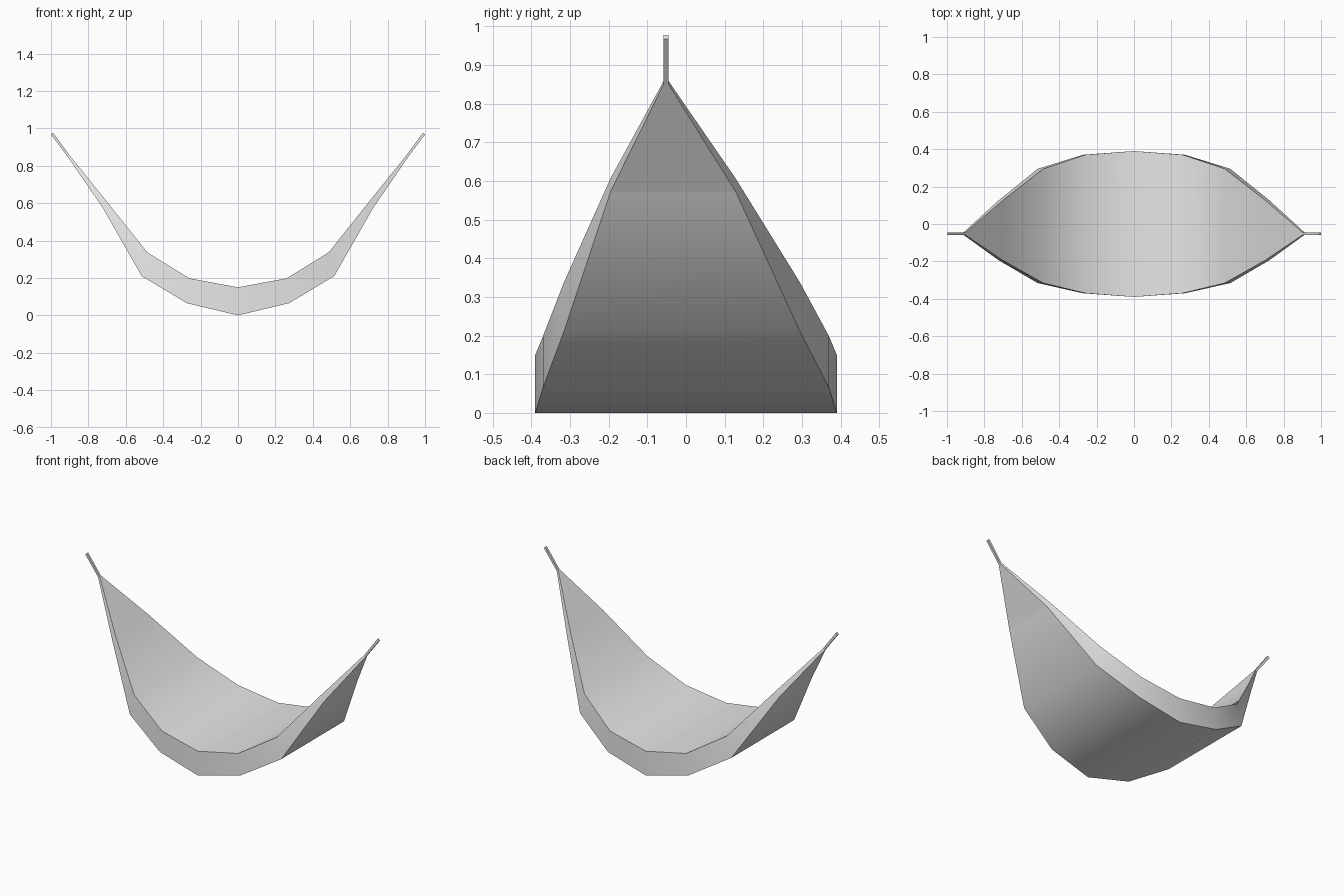
import bpy
import bmesh
from math import radians

cube = bpy.data.objects.get("Cube")
if cube:
    bpy.data.objects.remove(cube, do_unlink=True)

grey = bpy.data.materials.new("plain light grey")
grey.use_nodes = True
grey.diffuse_color = (0.8, 0.8, 0.8, 1)
grey.node_tree.nodes["Principled BSDF"].inputs["Base Color"].default_value = (0.8, 0.8, 0.8, 1)


def loft(name, sections, crease=None):
    """Skin four-cornered sections: (top x, top z, bottom x, bottom z, front y, back y)."""
    bm = bmesh.new()
    rings = []
    for tx, tz, bx, bz, front, back in sections:
        corners = [(tx, front, tz), (tx, back, tz), (bx, back, bz), (bx, front, bz)]
        rings.append([bm.verts.new(c) for c in corners])
    for a, b in zip(rings, rings[1:]):
        for i in range(4):
            j = (i + 1) % 4
            bm.faces.new((a[i], a[j], b[j], b[i]))
    bm.faces.new(rings[0])
    bm.faces.new(rings[-1])
    bmesh.ops.recalc_face_normals(bm, faces=bm.faces)
    # Crisp fold across the underside near each tip
    for ring in rings:
        if crease and abs(abs(ring[2].co.x) - crease) < 0.001:
            bm.edges.get((ring[2], ring[3])).smooth = False
    mesh = bpy.data.meshes.new(name)
    bm.to_mesh(mesh)
    bm.free()
    mesh.materials.append(grey)
    obj = bpy.data.objects.new(name, mesh)
    bpy.context.collection.objects.link(obj)
    bpy.ops.object.select_all(action='DESELECT')
    obj.select_set(True)
    bpy.context.view_layer.objects.active = obj
    bpy.ops.object.shade_smooth_by_angle(angle=radians(40))
    return obj


def mirrored(section):
    tx, tz, bx, bz, front, back = section
    return (-tx, tz, -bx, bz, front, back)


# Half of the hanging cloth, from the middle out to the gathered tip
half = [
    (0.0, 0.15, 0.0, 0.0, -0.39, 0.39),
    (0.26, 0.198, 0.273, 0.065, -0.37, 0.37),
    (0.485, 0.337, 0.515, 0.21, -0.316, 0.295),
    (0.70, 0.607, 0.722, 0.573, -0.195, 0.128),
    (0.902, 0.858, 0.912, 0.85, -0.058, -0.045),
]
cloth = [mirrored(s) for s in reversed(half[1:])] + half
loft("hammock_cloth", cloth, crease=0.722)

# Short tie cord at each end
cord = [half[-1], (0.989, 0.977, 1.0, 0.967, -0.058, -0.045)]
loft("left_cord", cord)
loft("right_cord", [mirrored(s) for s in cord])
